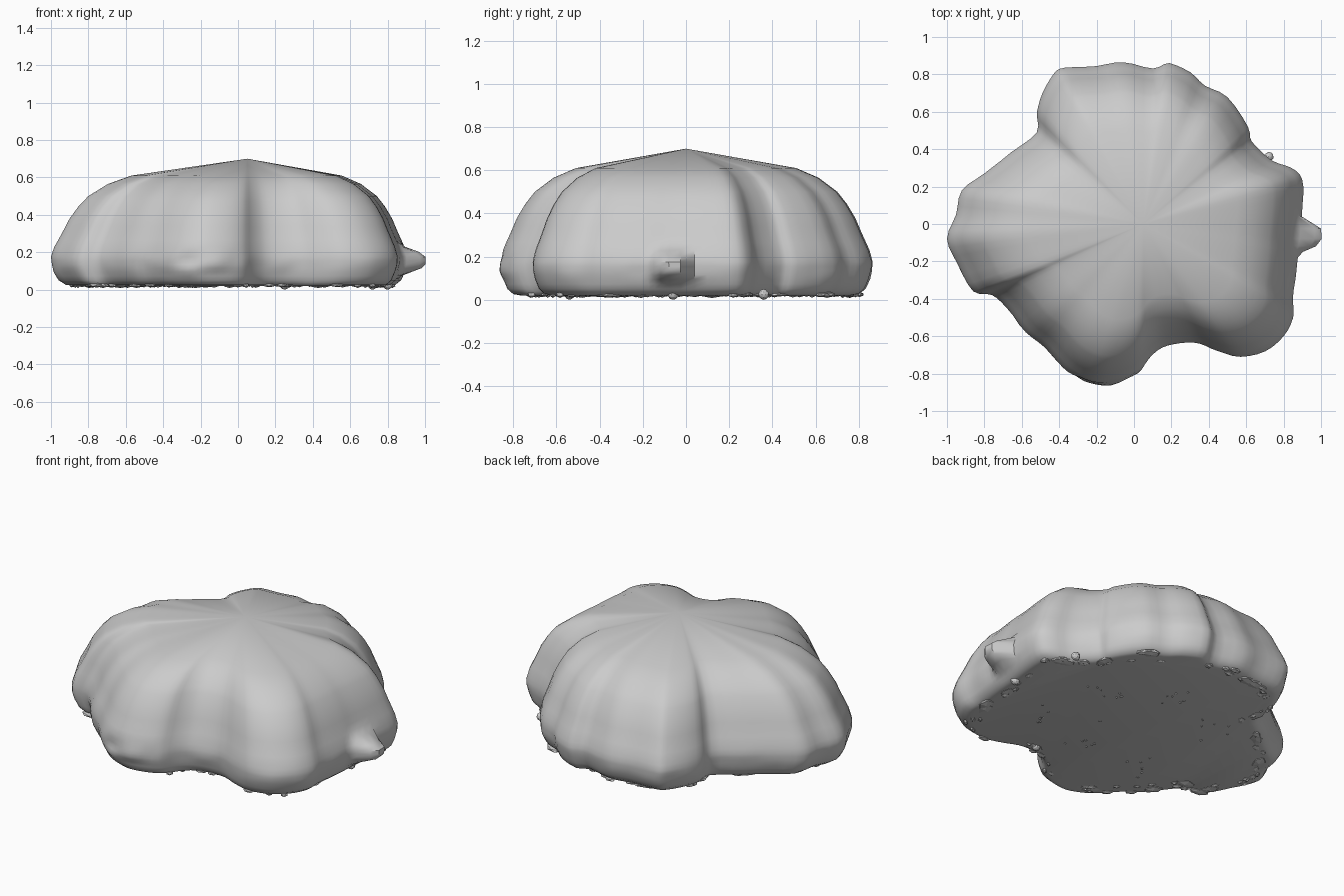
import bpy, bmesh, math, random
from mathutils import Vector, noise

if "Cube" in bpy.data.objects:
    bpy.data.objects.remove(bpy.data.objects["Cube"])

random.seed(4)
CENTER = Vector((0.05, 0.0))

# Widest outline of the boulder seen from above
OUTLINE = [(.88, -.08), (.90, .1), (.90, .24), (.84, .30), (.74, .34), (.63, .44),
           (.61, .52), (.50, .68), (.38, .74), (.30, .81), (.19, .86), (.10, .83),
           (-.06, .866), (-.2, .845), (-.37, .835), (-.43, .80), (-.49, .70),
           (-.52, .60), (-.52, .49), (-.66, .38), (-.80, .27), (-.92, .18),
           (-.95, .05), (-1.0, -.08), (-.94, -.22), (-.86, -.36), (-.76, -.38),
           (-.68, -.45), (-.58, -.58), (-.48, -.66), (-.38, -.77), (-.30, -.83),
           (-.2, -.865), (-.08, -.85), (.02, -.80), (.08, -.72), (.15, -.66),
           (.25, -.635), (.35, -.64), (.45, -.68), (.57, -.71), (.70, -.68),
           (.80, -.60), (.85, -.5), (.85, -.4), (.865, -.28), (.875, -.18)]
# Side profile: outline scale, height
PROFILE = [(.885, .02), (.925, .026), (.96, .05), (.985, .095), (.997, .135), (1, .175),
           (.982, .23), (.945, .30), (.905, .38), (.86, .445), (.81, .50), (.71, .565),
           (.59, .61)]


def smooth_loop(points, steps):
    """Closed Catmull-Rom curve through the points."""
    pts = [Vector(p) for p in points]
    n, out = len(pts), []
    for i in range(n):
        a, b, c, d = (pts[(i + k) % n] for k in (-1, 0, 1, 2))
        for s in range(steps):
            t = s / steps
            out.append(0.5 * (2 * b + (c - a) * t + (2 * a - 5 * b + 4 * c - d) * t * t
                              + (3 * b - a - 3 * c + d) * t ** 3))
    return out


def finish(bm, name):
    bmesh.ops.recalc_face_normals(bm, faces=bm.faces)
    mesh = bpy.data.meshes.new(name)
    bm.to_mesh(mesh)
    bm.free()
    obj = bpy.data.objects.new(name, mesh)
    bpy.context.collection.objects.link(obj)
    return obj


def surface_point(p, scale, z):
    q = CENTER + (p - CENTER) * scale
    out = (p - CENTER).normalized()
    low = math.exp(-((z - .13) / .07) ** 2)
    # Light lumps low on the wall, stronger on the front left
    front = math.exp(-((q.x + .2) / .18) ** 2) if q.y < 0 else 0
    lump = noise.noise(Vector((q.x * 9, q.y * 9, z * 12)))
    q = q + out * (lump * low * (.006 + .02 * front) - .012 * low * front)
    # Knob on the right side
    if q.x > .6:
        q.x += .125 * math.exp(-((q.y + .065) / .075) ** 4 - ((z - .155) / .065) ** 4)
    return Vector((q.x, q.y, z))


# Boulder: scaled outline rings, flat base and a shallow cone on top
loop = smooth_loop(OUTLINE, 3)
n = len(loop)
levels = []
for (s0, z0), (s1, z1) in zip(PROFILE, PROFILE[1:]):
    levels += [(s0, z0), ((s0 + s1) / 2, (z0 + z1) / 2)]
levels.append(PROFILE[-1])
bm = bmesh.new()
rings = [[bm.verts.new(surface_point(p, s, z)) for p in loop] for s, z in levels]
for lo, hi in zip(rings, rings[1:]):
    for i in range(n):
        j = (i + 1) % n
        bm.faces.new((lo[i], lo[j], hi[j], hi[i]))
apex = bm.verts.new((CENTER.x, CENTER.y, .70))
for i in range(n):
    bm.faces.new((rings[-1][i], rings[-1][(i + 1) % n], apex))
bm.faces.new(rings[0][::-1])
boulder = finish(bm, "boulder")
bpy.context.view_layer.objects.active = boulder
boulder.select_set(True)
bpy.ops.object.shade_smooth_by_angle(angle=math.radians(40))


# Pebbles pressed into the underside
def add_pebble(bm, loc, size, turn, detail=1):
    made = bmesh.ops.create_icosphere(bm, subdivisions=detail, radius=1)["verts"]
    c, s = math.cos(turn), math.sin(turn)
    for v in made:
        k = random.uniform(.88, 1)
        x, y, z = v.co.x * size[0] * k, v.co.y * size[1] * k, v.co.z * size[2]
        v.co = Vector(loc) + Vector((x * c - y * s, x * s + y * c, z))


bm = bmesh.new()
# Rim pebbles lying along the edge
for i in range(95):
    k = random.randrange(n)
    p = loop[k]
    q = CENTER + (p - CENTER) * random.uniform(.83, .93)
    d = loop[(k + 1) % n] - loop[k - 1]
    r = random.choice((.014, .018, .022, .03, .05))
    h = random.uniform(.010, .016)
    add_pebble(bm, (q.x, q.y, .024), (r * 1.3, r * .75, h), math.atan2(d.y, d.x))
# Standing pebbles, the lowest touching the ground
for x, y in ((.72, .36), (.25, -.54), (.80, -.06)):
    add_pebble(bm, (x, y, .025), (.028, .026, .025), 0, 2)
finish(bm, "rim_pebbles")

# Tiny grit in clusters on the flat base
bm = bmesh.new()
for cx, cy in ((.35, .2), (.1, -.3), (-.35, .25), (-.3, -.3), (.45, -.25), (0, .4)):
    for _ in range(7):
        r = random.uniform(.006, .012)
        add_pebble(bm, (cx + random.gauss(0, .07), cy + random.gauss(0, .07), .02),
                   (r, r * .8, .006), random.uniform(0, 3))
finish(bm, "base_grit")
